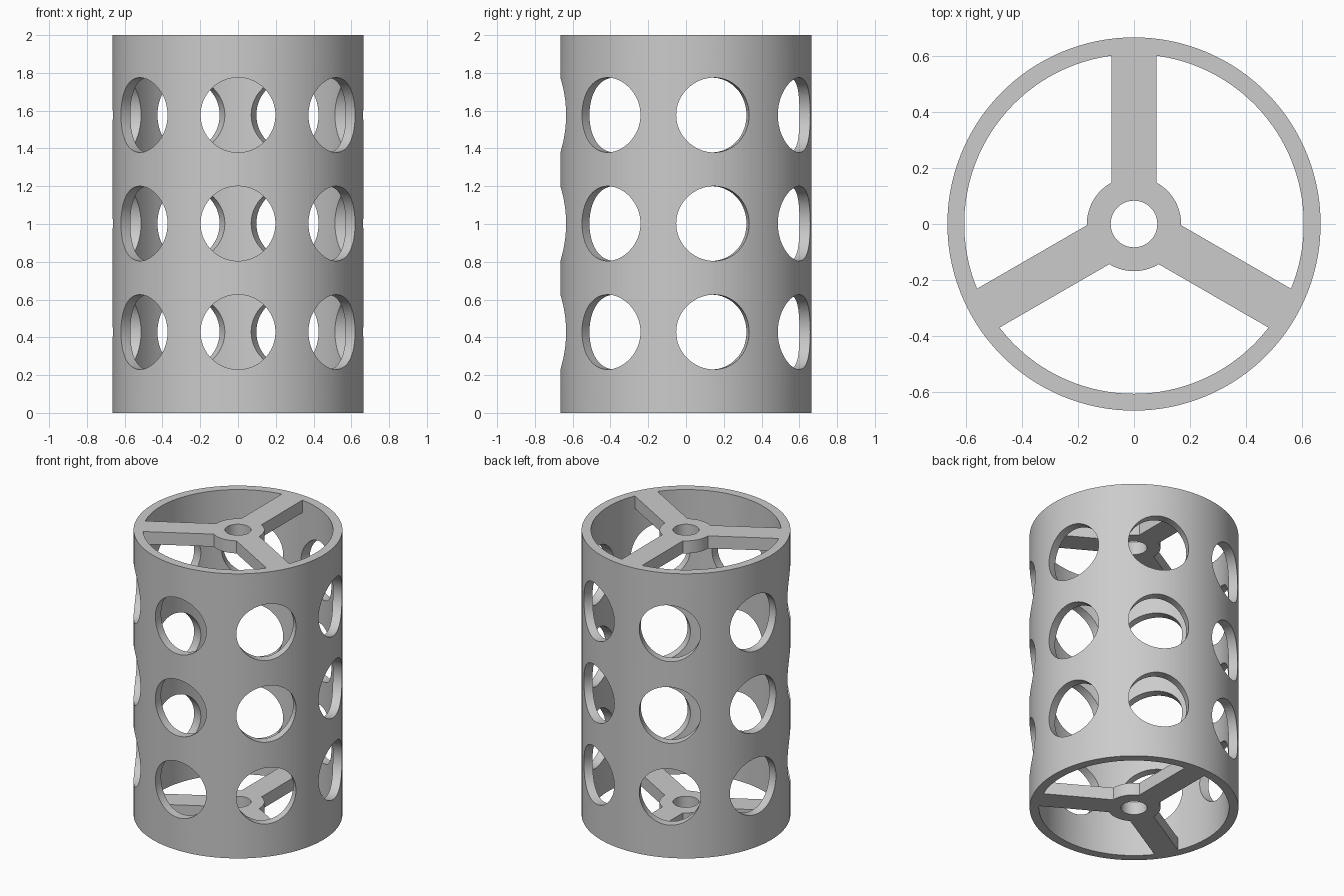
import bpy, bmesh
from math import sin, cos, pi, asin, radians
from mathutils import Matrix

cube = bpy.data.objects.get("Cube")
if cube:
    bpy.data.objects.remove(cube, do_unlink=True)

HEIGHT, OUTER, INNER = 2.0, 0.665, 0.605
HUB, BORE, ARM_HALF, WEB = 0.168, 0.083, 0.08, 0.088
HOLE, HOLES_AROUND = 0.198, 7
ROWS = (0.428, 1.0025, 1.577)

grey = bpy.data.materials.new("plain grey")
grey.use_nodes = True
grey.diffuse_color = (0.6, 0.6, 0.6, 1)
grey.node_tree.nodes["Principled BSDF"].inputs["Base Color"].default_value = (0.6, 0.6, 0.6, 1)


def make(name, bm):
    bmesh.ops.recalc_face_normals(bm, faces=bm.faces)
    mesh = bpy.data.meshes.new(name)
    bm.to_mesh(mesh)
    bm.free()
    mesh.materials.append(grey)
    obj = bpy.data.objects.new(name, mesh)
    bpy.context.collection.objects.link(obj)
    return obj


def cylinder(bm, radius, depth, segments, matrix):
    bmesh.ops.create_cone(bm, cap_ends=True, segments=segments, radius1=radius,
                          radius2=radius, depth=depth, matrix=matrix)


def cut(obj, cutter):
    mod = obj.modifiers.new("cut", "BOOLEAN")
    mod.operation, mod.solver, mod.object = "DIFFERENCE", "EXACT", cutter
    bpy.context.view_layer.objects.active = obj
    bpy.ops.object.modifier_apply(modifier=mod.name)
    bpy.data.objects.remove(cutter, do_unlink=True)


def smooth(obj):
    bpy.ops.object.select_all(action="DESELECT")
    obj.select_set(True)
    bpy.context.view_layer.objects.active = obj
    bpy.ops.object.shade_smooth_by_angle(angle=radians(30))


# Open tube: a rectangular wall section spun round the axis
bm = bmesh.new()
rings = []
for r, z in ((OUTER, 0), (OUTER, HEIGHT), (INNER, HEIGHT), (INNER, 0)):
    rings.append(bmesh.ops.create_circle(
        bm, segments=126, radius=r, matrix=Matrix.Translation((0, 0, z)))["verts"])
for a, b in zip(rings, rings[1:] + rings[:1]):
    for i in range(len(a)):
        j = (i + 1) % len(a)
        bm.faces.new((a[i], a[j], b[j], b[i]))
tube = make("tube_wall", bm)

# Three rows of round holes pointing outward, the first facing the front
bm = bmesh.new()
for z in ROWS:
    for k in range(HOLES_AROUND):
        turn = Matrix.Rotation(-pi / 2 + 2 * pi * k / HOLES_AROUND, 4, "Z")
        place = Matrix.Translation((0.65, 0, z)) @ Matrix.Rotation(pi / 2, 4, "Y")
        cylinder(bm, HOLE, 0.4, 64, turn @ place)
cut(tube, make("hole_cutter", bm))
smooth(tube)


# Three-armed spider outline: arm tips follow the tube, hub arcs join the arms
def arc(radius, start, end, steps):
    angles = [start + (end - start) * i / steps for i in range(steps + 1)]
    return [(radius * cos(a), radius * sin(a)) for a in angles]


def spider(name, bottom):
    tip = INNER + 0.001
    tip_angle, root_angle = asin(ARM_HALF / tip), asin(ARM_HALF / HUB)
    outline = []
    for k in range(3):
        a = pi / 2 + 2 * pi * k / 3
        outline += arc(tip, a - tip_angle, a + tip_angle, 6)
        outline += arc(HUB, a + root_angle, a + 2 * pi / 3 - root_angle, 14)
    bm = bmesh.new()
    face = bm.faces.new([bm.verts.new((x, y, bottom)) for x, y in outline])
    grown = bmesh.ops.extrude_face_region(bm, geom=[face])["geom"]
    bmesh.ops.translate(bm, vec=(0, 0, WEB),
                        verts=[g for g in grown if isinstance(g, bmesh.types.BMVert)])
    obj = make(name, bm)
    bm = bmesh.new()
    cylinder(bm, BORE, 0.4, 64, Matrix.Translation((0, 0, bottom + WEB / 2)))
    cut(obj, make("bore_cutter", bm))
    smooth(obj)


spider("bottom_spokes_and_hub", 0)
spider("top_spokes_and_hub", HEIGHT - WEB)
